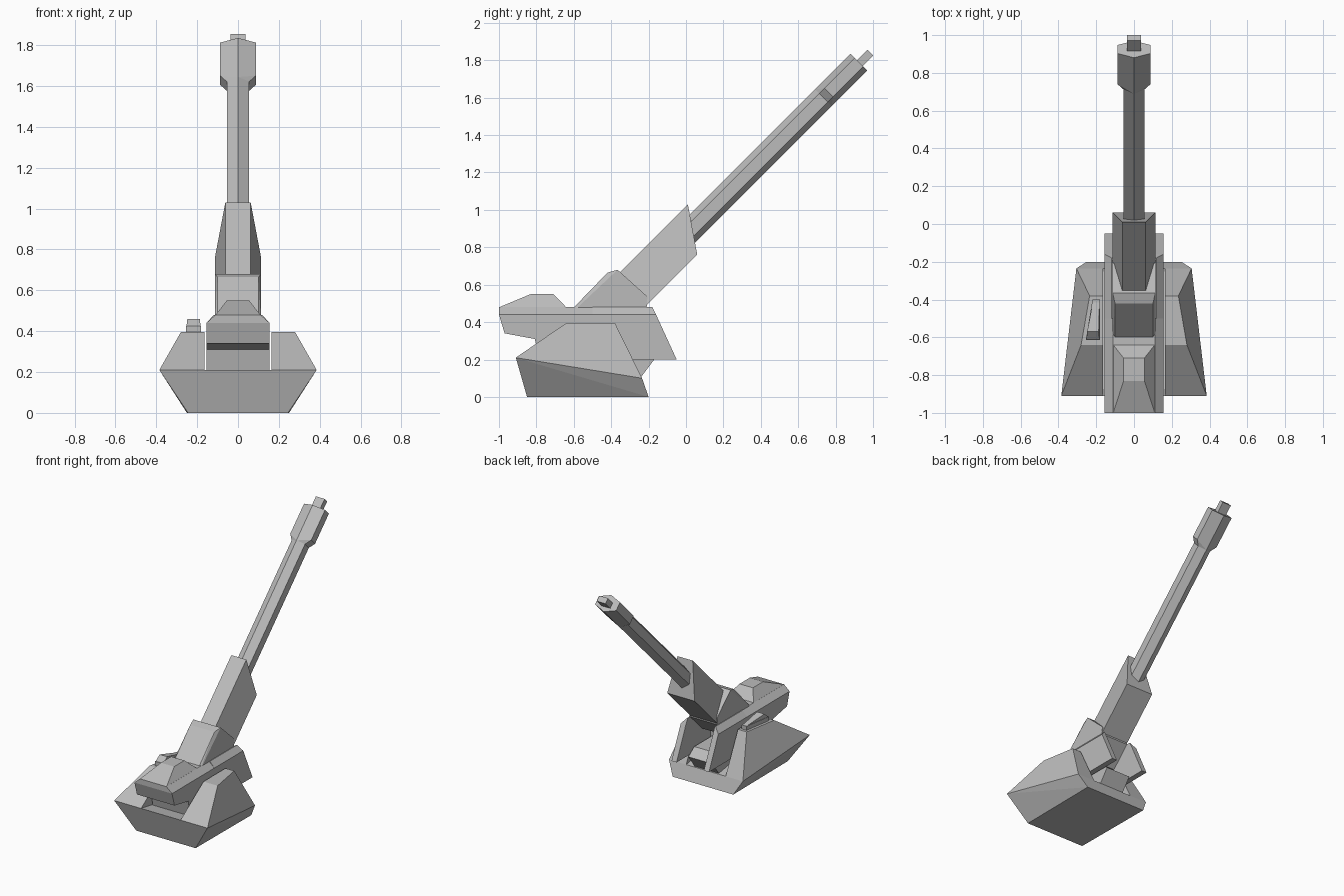
import bpy, bmesh, math
from mathutils import Vector

grey = bpy.data.materials.new("plain_grey")
grey.diffuse_color = (0.5, 0.5, 0.5, 1)


def finish(name, bm):
    bmesh.ops.recalc_face_normals(bm, faces=bm.faces)
    mesh = bpy.data.meshes.new(name)
    bm.to_mesh(mesh)
    bm.free()
    mesh.materials.append(grey)
    ob = bpy.data.objects.new(name, mesh)
    bpy.context.collection.objects.link(ob)
    return ob


def solid(name, pts):
    """Flat-faced convex solid around the given points."""
    bm = bmesh.new()
    for p in pts:
        bm.verts.new(p)
    res = bmesh.ops.convex_hull(bm, input=bm.verts)
    loose = [v for v in bm.verts if not v.link_faces]
    bmesh.ops.delete(bm, geom=loose, context='VERTS')
    bmesh.ops.dissolve_limit(bm, angle_limit=0.02, verts=bm.verts, edges=bm.edges)
    return finish(name, bm)


def sym(rows):
    """Rows of (half width, y, z) mirrored across x = 0."""
    return [(s * x, y, z) for x, y, z in rows for s in (-1, 1)]


def gun(u, v, s):
    """Point in the gun's frame: u across, v above the axis, s along it (45 degrees up)."""
    r = math.sqrt(0.5)
    return (u, -0.4325 + r * (s - v), 0.4325 + r * (s + v))


def hexagon(s, wide, r=0.0635):
    return [gun(wide * math.sin(math.radians(a)) / math.cos(math.radians(30)),
                r * math.cos(math.radians(a)), s) for a in range(0, 360, 60)]


# Hull
solid("base_hull", sym([(0.245, -0.85, 0), (0.25, -0.20, 0),
                        (0.385, -0.91, 0.21), (0.305, -0.235, 0.10)]))

# Cheeks and fork arms on both sides
for side, s in (("left", -1), ("right", 1)):
    cheek = [(0.385, -0.91, 0.21), (0.305, -0.235, 0.10), (0.28, -0.64, 0.395),
             (0.235, -0.38, 0.395), (0.163, -0.91, 0.21), (0.163, -0.235, 0.10),
             (0.163, -0.64, 0.395), (0.163, -0.38, 0.395)]
    solid(side + "_cheek", [(s * x, y, z) for x, y, z in cheek])
    arm = [(x, y, z) for x in (0.113, 0.155)
           for y, z in ((-0.5, 0.2), (-0.05, 0.2), (-0.16, 0.44), (-0.5, 0.44))]
    arm += [(x, y, 0.48) for x in (0.112, 0.118) for y in (-0.5, -0.18)]
    solid(side + "_fork_arm", [(s * x, y, z) for x, y, z in arm])

# Turret body, hump and neck
solid("turret_body", sym([(0.11, -1, 0.48), (0.155, -1, 0.44), (0.155, -0.97, 0.34),
                          (0.155, -0.81, 0.31), (0.155, -0.42, 0.31),
                          (0.155, -0.42, 0.44), (0.11, -0.42, 0.48)]))
solid("turret_hump", sym([(0.11, -1, 0.479), (0.11, -0.64, 0.479),
                          (0.055, -0.83, 0.55), (0.055, -0.71, 0.55)]))
solid("turret_neck", sym([(0.155, -0.81, 0.32), (0.155, -0.78, 0.17),
                          (0.155, -0.45, 0.15), (0.155, -0.45, 0.32)]))
solid("pedestal", sym([(0.10, -0.5, 0.1), (0.10, -0.245, 0.10),
                       (0.10, -0.17, 0.2), (0.10, -0.24, 0.25), (0.10, -0.5, 0.25)]))

# Breech housing and sleeve
solid("breech_housing", sym([(0.113, -0.62, 0.44), (0.10, -0.42, 0.664), (0.113, -0.43, 0.615),
                             (0.113, -0.366, 0.68), (0.113, -0.206, 0.536),
                             (0.113, -0.21, 0.48), (0.113, -0.35, 0.34), (0.10, -0.60, 0.478)]))
solid("barrel_sleeve", sym([(0.062, 0.01, 1.03), (0.113, 0.06, 0.76),
                            (0.113, -0.33, 0.37), (0.062, -0.46, 0.56)]))

# Barrel, muzzle and tip
solid("barrel", hexagon(0.4, 0.055) + hexagon(1.75, 0.055))
solid("muzzle", hexagon(1.65, 0.055) + hexagon(1.69, 0.087) + hexagon(1.92, 0.087))
solid("barrel_tip", [gun(u, v, s) for u in (-0.036, 0.036)
                     for v in (-0.028, 0.014) for s in (1.85, 1.998)])

# Sight box on the left cheek
foot = [(-0.255, -0.615), (-0.18, -0.615), (-0.18, -0.40), (-0.22, -0.40)]
solid("sight_base", [(x, y, z) for x, y in foot for z in (0.38, 0.425)])
solid("sight_cover", [(-0.252, -0.612, 0.424), (-0.183, -0.612, 0.424), (-0.183, -0.41, 0.424),
                      (-0.217, -0.41, 0.424), (-0.248, -0.57, 0.46), (-0.187, -0.57, 0.46)])
